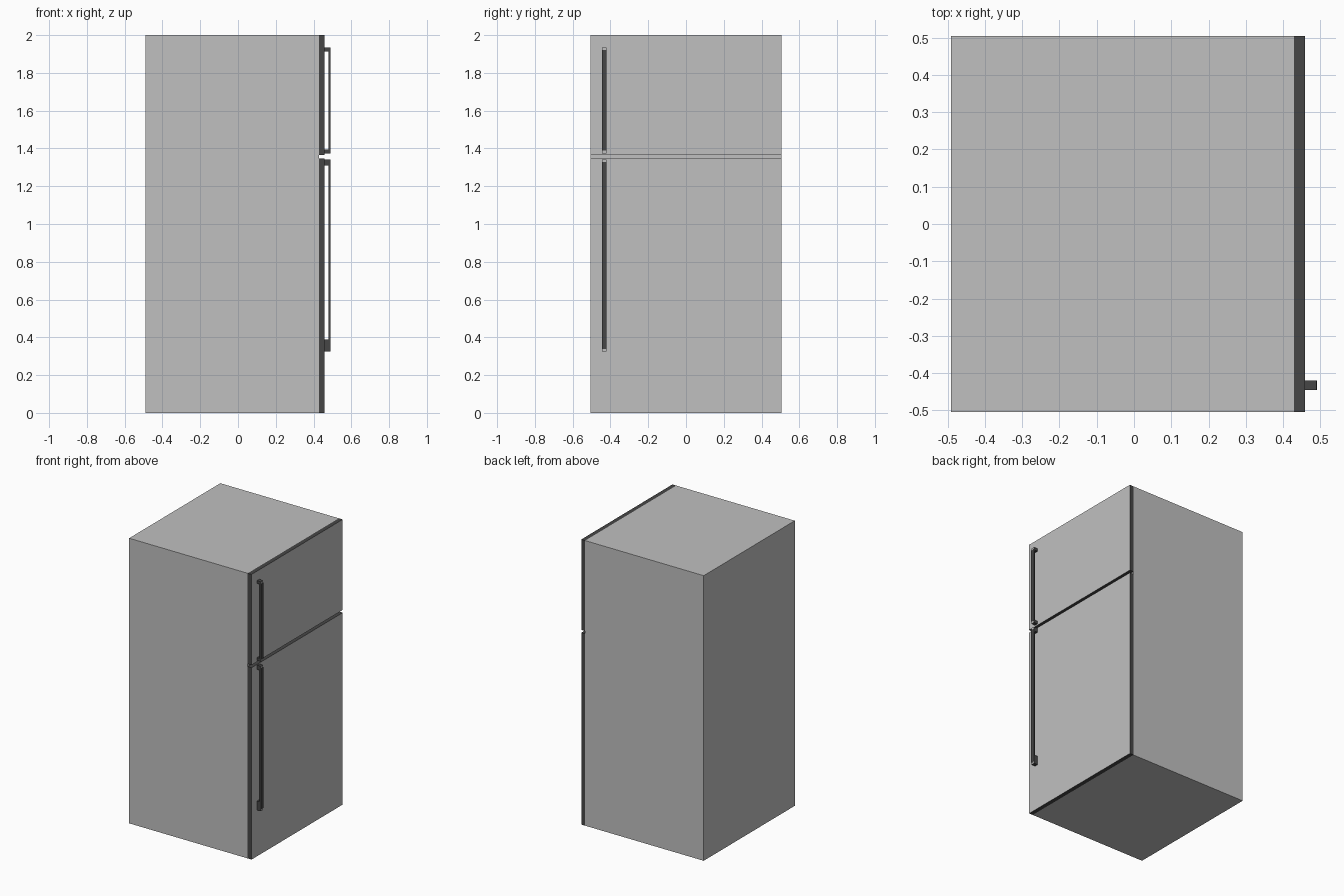
import bpy, bmesh

if "Cube" in bpy.data.objects:
    bpy.data.objects.remove(bpy.data.objects["Cube"])


def material(name, v):
    m = bpy.data.materials.new(name)
    m.diffuse_color = (v, v, v, 1)
    m.use_nodes = True
    m.node_tree.nodes["Principled BSDF"].inputs["Base Color"].default_value = m.diffuse_color
    return m


LIGHT = material("light grey", 0.527)
DARK = material("dark grey", 0.061)


def box(name, x, y, z, main, front=None):
    """Box from (min, max) ranges; the +x face may get its own colour."""
    bm = bmesh.new()
    bmesh.ops.create_cube(bm, size=1)
    for v in bm.verts:
        v.co = [r[0] + (c + 0.5) * (r[1] - r[0]) for c, r in zip(v.co, (x, y, z))]
    bm.normal_update()
    if front:
        for f in bm.faces:
            f.material_index = 1 if f.normal.x > 0.9 else 0
    me = bpy.data.meshes.new(name)
    bm.to_mesh(me)
    bm.free()
    me.materials.append(main)
    if front:
        me.materials.append(front)
    ob = bpy.data.objects.new(name, me)
    bpy.context.collection.objects.link(ob)
    return ob


WIDTH = (-0.505, 0.505)
HANDLE_Y = (-0.446, -0.42)

# cabinet
box("cabinet", (-0.491, 0.429), WIDTH, (0, 2), LIGHT)

# doors with dark edges, and their handles:
# name, door z range, handle z range, upper and lower bracket heights
for name, door, (lo, hi), up, down in (
        ("freezer", (1.365, 2.0), (1.374, 1.934), 0.02, 0.02),
        ("fridge", (0.0, 1.346), (0.325, 1.341), 0.03, 0.063)):
    box(name + "_door", (0.429, 0.459), WIDTH, door, DARK, LIGHT)
    box(name + "_handle_top_bracket", (0.459, 0.49), HANDLE_Y, (hi - up, hi), DARK, LIGHT)
    box(name + "_handle_bottom_bracket", (0.459, 0.49), HANDLE_Y, (lo, lo + down), DARK, LIGHT)
    box(name + "_handle_bar", (0.48, 0.491), HANDLE_Y, (lo + 0.014, hi - 0.014), DARK)
